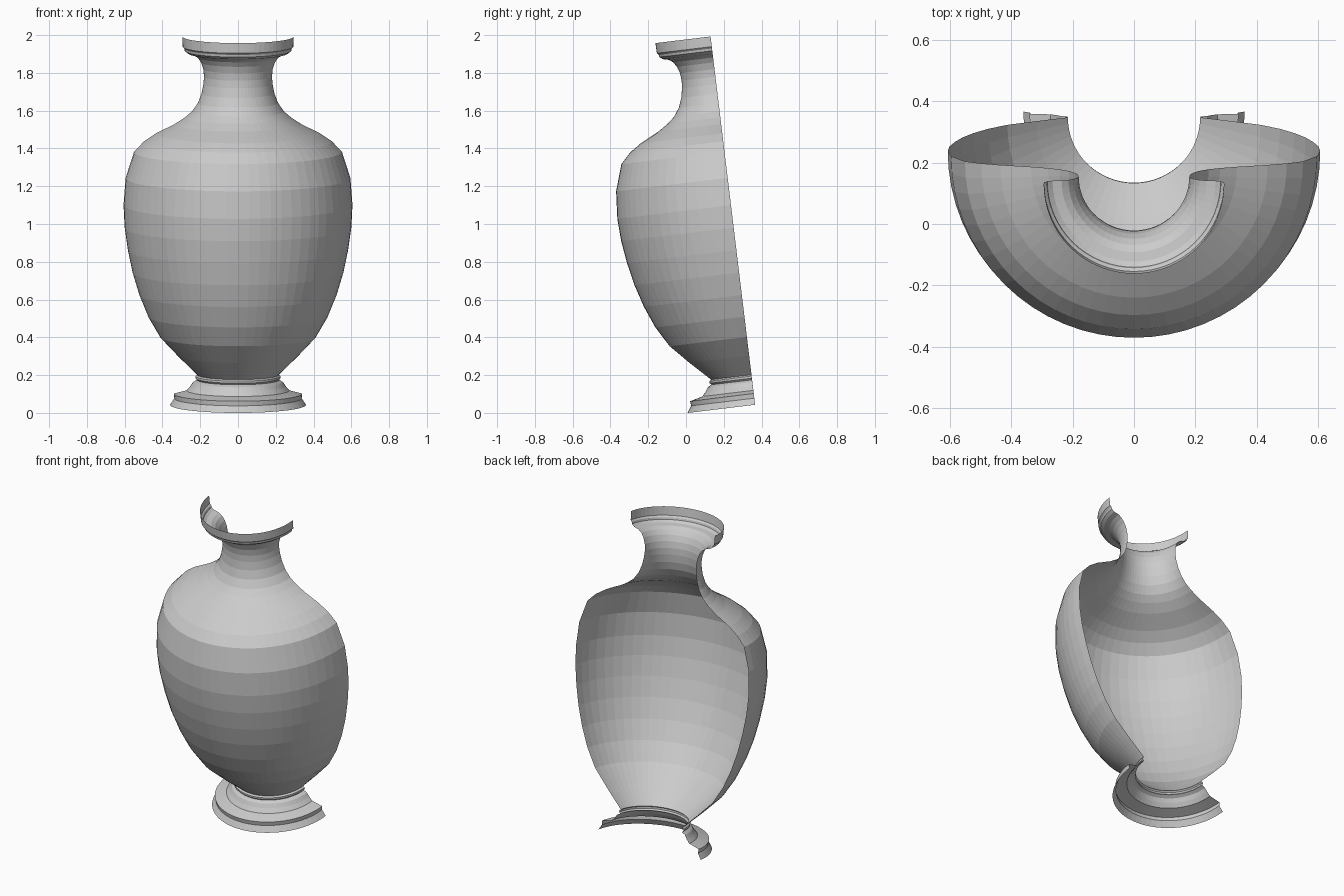
import bpy, bmesh, math
from mathutils import Matrix

clay = bpy.data.materials.new("grey clay")
clay.diffuse_color = (0.6, 0.6, 0.6, 1)

TILT = math.radians(6.9)
PLACE = Matrix.Translation((0, 0.366, 0.043)) @ Matrix.Rotation(TILT, 4, 'X')
STEPS = 32


def half_turned(name, profile):
    """Spin a (radius, height) profile through the front half circle."""
    bm = bmesh.new()
    rings = []
    for r, h in profile:
        ring = []
        for i in range(STEPS + 1):
            a = math.pi + math.pi * i / STEPS
            ring.append(bm.verts.new((r * math.cos(a), r * math.sin(a), h)))
        rings.append(ring)
    for low, high in zip(rings, rings[1:]):
        for i in range(STEPS):
            bm.faces.new((low[i], low[i + 1], high[i + 1], high[i]))
    bm.transform(PLACE)
    mesh = bpy.data.meshes.new(name)
    bm.to_mesh(mesh)
    bm.free()
    mesh.materials.append(clay)
    obj = bpy.data.objects.new(name, mesh)
    bpy.context.collection.objects.link(obj)


# Stepped foot with a small collar
half_turned("foot", [
    (0.36, 0.0), (0.337, 0.035), (0.34, 0.06), (0.272, 0.077), (0.252, 0.10),
    (0.238, 0.122), (0.217, 0.133), (0.225, 0.142), (0.225, 0.153), (0.215, 0.16)])

# Swelling body and shoulder
half_turned("body", [
    (0.215, 0.16), (0.318, 0.262), (0.412, 0.362), (0.475, 0.47), (0.522, 0.585),
    (0.558, 0.705), (0.583, 0.825), (0.60, 0.945), (0.606, 1.065), (0.595, 1.21),
    (0.55, 1.35), (0.497, 1.405), (0.435, 1.447), (0.335, 1.497), (0.28, 1.533)])

# Waisted neck
half_turned("neck", [
    (0.28, 1.533), (0.243, 1.565), (0.212, 1.61), (0.193, 1.66), (0.183, 1.71),
    (0.18, 1.75), (0.184, 1.79), (0.196, 1.826), (0.213, 1.852), (0.235, 1.868)])

# Upright rim
half_turned("rim", [
    (0.235, 1.868), (0.265, 1.875), (0.282, 1.888), (0.284, 1.90), (0.293, 1.91), (0.294, 1.964)])
